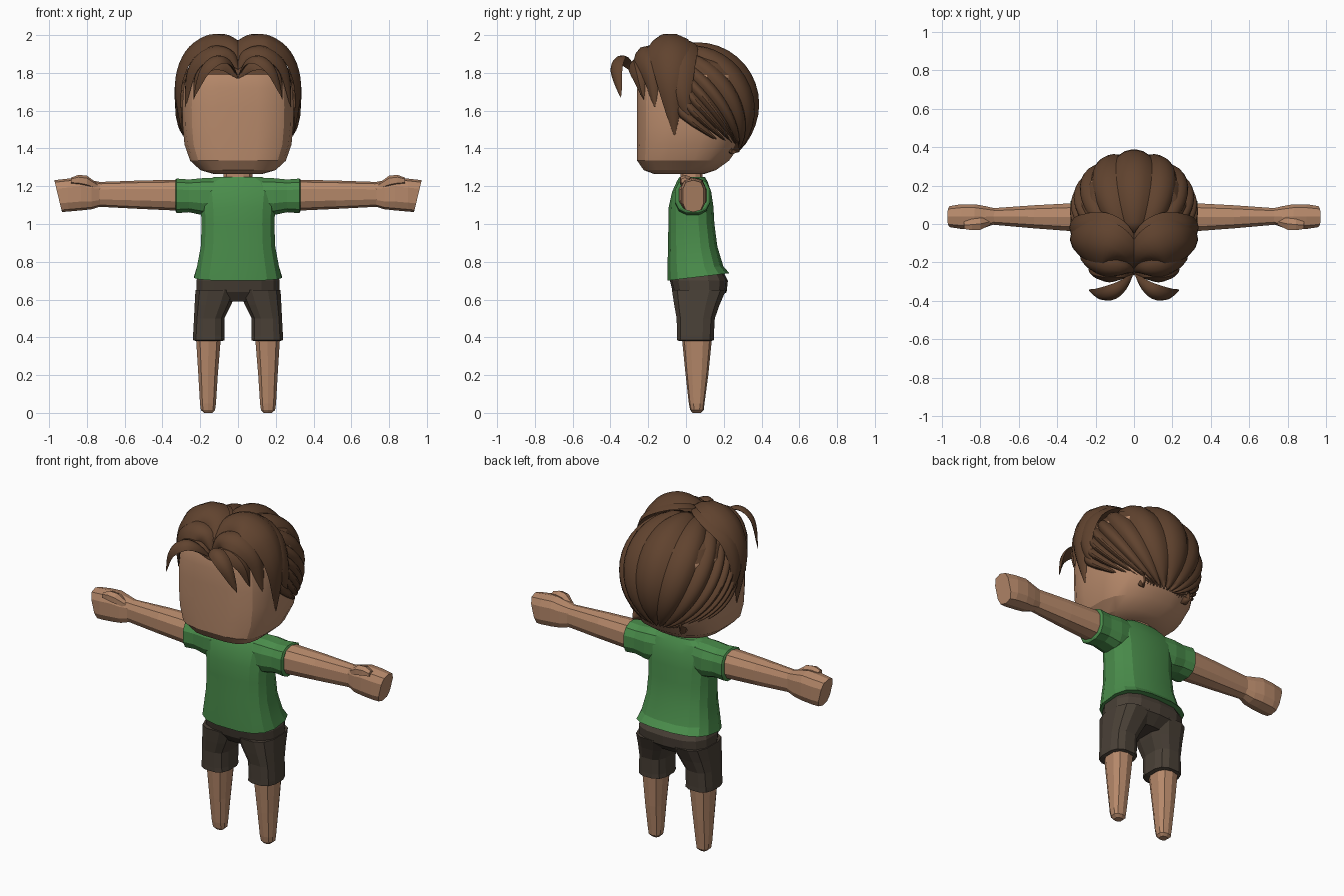
import bpy, bmesh, math
from mathutils import Vector

if "Cube" in bpy.data.objects:
    bpy.data.objects.remove(bpy.data.objects["Cube"])


def material(name, rgb):
    m = bpy.data.materials.new(name)
    m.diffuse_color = (*rgb, 1)
    m.use_nodes = True
    m.node_tree.nodes["Principled BSDF"].inputs["Base Color"].default_value = m.diffuse_color
    return m


SKIN = material("skin", (0.47, 0.25, 0.145))
GREEN = material("shirt green", (0.068, 0.265, 0.07))
BROWN = material("shorts brown", (0.068, 0.052, 0.038))
HAIR = material("hair brown", (0.118, 0.056, 0.028))


def finish(name, bm, mats, angle=None):
    bmesh.ops.recalc_face_normals(bm, faces=bm.faces)
    me = bpy.data.meshes.new(name)
    bm.to_mesh(me)
    bm.free()
    for m in mats:
        me.materials.append(m)
    ob = bpy.data.objects.new(name, me)
    bpy.context.collection.objects.link(ob)
    if angle:
        bpy.ops.object.select_all(action='DESELECT')
        ob.select_set(True)
        bpy.context.view_layer.objects.active = ob
        bpy.ops.object.shade_smooth_by_angle(angle=math.radians(angle))
    return ob


def skin_rings(bm, rings):
    """Bridge a list of point rings and cap both ends."""
    vs = [[bm.verts.new(p) for p in r] for r in rings]
    n = len(vs[0])
    for a, b in zip(vs, vs[1:]):
        for i in range(n):
            j = (i + 1) % n
            bm.faces.new((a[i], a[j], b[j], b[i]))
    bm.faces.new(vs[0])
    bm.faces.new(vs[-1])


def oval(u0, u1, v0, v1, n, p_low, p_high):
    """Squared-off oval filling a rectangle; separate squareness for low and high v."""
    pts = []
    for i in range(n):
        a = 2 * math.pi * (i + 0.5) / n
        c, s = math.cos(a), math.sin(a)
        e = 2 / (p_low if s < 0 else p_high)
        pts.append(((u0 + u1) / 2 + (u1 - u0) / 2 * math.copysign(abs(c) ** e, c),
                    (v0 + v1) / 2 + (v1 - v0) / 2 * math.copysign(abs(s) ** e, s)))
    return pts


def loft_z(name, rows, mats, n=12, p=(2.6, 2.6), tilt=0, angle=None):
    """rows: z, x0, x1, y0, y1; tilt raises the first ring towards the back."""
    bm = bmesh.new()
    skin_rings(bm, [[Vector((x, y, z + (tilt * (y - y0) if k == 0 else 0)))
                     for x, y in oval(x0, x1, y0, y1, n, *p)]
                    for k, (z, x0, x1, y0, y1) in enumerate(rows)])
    return finish(name, bm, mats, angle)


def loft_x(name, rows, mats, side, n=10, p=(2.6, 2.6), lean=0, angle=None):
    """rows: x, y0, y1, z0, z1; lean pushes the top of the last ring outwards."""
    bm = bmesh.new()
    last = len(rows) - 1
    skin_rings(bm, [[Vector((side * (x + (lean * (z - z0) if k == last else 0)), y, z))
                     for y, z in oval(y0, y1, z0, z1, n, *p)]
                    for k, (x, y0, y1, z0, z1) in enumerate(rows)])
    return finish(name, bm, mats, angle)


# Head: flat-fronted block, crown under the fringe coloured as hair
head_rows = [(1.265, .13, -.17, .10), (1.285, .20, -.225, .16), (1.335, .255, -.26, .23),
             (1.42, .285, -.262, .29), (1.52, .295, -.262, .32), (1.62, .297, -.262, .32),
             (1.72, .29, -.26, .32), (1.79, .275, -.25, .31), (1.85, .24, -.225, .27),
             (1.90, .16, -.17, .20), (1.925, .07, -.08, .12)]
head = loft_z("head", [(z, -w, w, a, b) for z, w, a, b in head_rows], [SKIN, HAIR],
              n=20, p=(3.6, 2.4), angle=22)
for f in head.data.polygons:
    f.material_index = int(f.center.z > 1.79)

# Neck and shirt body
loft_z("neck", [(1.19, -.13, .13, -.04, .11), (1.235, -.105, .105, -.035, .10),
                (1.25, -.08, .08, -.03, .09), (1.32, -.075, .075, -.03, .09)], [SKIN])
shirt_rows = [(.70, .235, -.10, .232), (.775, .22, -.10, .20), (.88, .20, -.097, .168),
              (1.0, .195, -.095, .152), (1.09, .20, -.093, .147), (1.17, .21, -.075, .135),
              (1.225, .18, -.05, .115), (1.25, .125, -.035, .10)]
loft_z("shirt_body", [(z, -w, w, a, b) for z, w, a, b in shirt_rows], [GREEN],
       n=16, p=(2.8, 2.8), tilt=.12, angle=15)

# Hips of the shorts, with a fuller seat
loft_z("shorts_hips", [(.59, -.20, .20, -.03, .16), (.64, -.225, .225, -.07, .215),
                       (.70, -.225, .225, -.085, .222), (.76, -.20, .20, -.08, .19)],
       [BROWN], n=14, p=(2.8, 2.8))

for side, tag in ((1, "right"), (-1, "left")):
    def mx(rows):
        return [(z, min(side * a, side * b), max(side * a, side * b), c, d)
                for z, a, b, c, d in rows]

    # Shorts leg and bare leg
    loft_z("shorts_leg_" + tag, mx([(.38, .085, .225, -.035, .135), (.385, .068, .24, -.05, .15),
                                    (.41, .07, .24, -.05, .15), (.50, .07, .235, -.052, .155),
                                    (.57, .035, .232, -.065, .18), (.65, .0, .228, -.078, .215)]),
           [BROWN], n=12, p=(2.8, 2.8))
    loft_z("leg_" + tag, mx([(0, .135, .18, .035, .08), (.015, .12, .198, .022, .094),
                             (.05, .115, .203, .015, .098), (.20, .105, .212, -.002, .118),
                             (.40, .088, .225, -.022, .138)]), [SKIN], n=10)

    # Sleeve with flared hem, then forearm
    loft_x("sleeve_" + tag, [(.08, -.06, .12, 1.05, 1.245), (.19, -.06, .13, 1.045, 1.245),
                             (.26, -.055, .125, 1.06, 1.238), (.325, -.06, .13, 1.055, 1.243),
                             (.33, -.05, .12, 1.065, 1.235)], [GREEN], side, n=12)
    loft_x("arm_" + tag, [(.30, -.042, .112, 1.07, 1.235), (.52, -.025, .1, 1.08, 1.23),
                          (.75, -.004, .083, 1.092, 1.222)], [SKIN], side, n=10)

    # Fist and thumb
    loft_x("hand_" + tag, [(.72, .0, .082, 1.095, 1.22), (.775, -.02, .095, 1.078, 1.232),
                           (.83, -.028, .105, 1.072, 1.245), (.90, -.028, .105, 1.066, 1.24),
                           (.932, -.018, .095, 1.063, 1.232)], [SKIN], side,
           n=10, p=(3, 3), lean=.24)
    loft_x("thumb_" + tag, [(.745, -.005, .03, 1.18, 1.215), (.80, -.034, .035, 1.195, 1.256),
                            (.845, -.036, .03, 1.205, 1.26), (.885, -.028, .015, 1.212, 1.245)],
           [SKIN], side, n=6, p=(2.4, 2.4))

# Back hair: ridged strands sweeping from the crown arc down to the nape
STRANDS, SUB, ROWS = 15, 5, 16
centre = Vector((0, .05, 1.625))
bm = bmesh.new()
for k in range(STRANDS):
    grid = []
    for j in range(SUB + 1):
        u = j / SUB
        s = 2 * (k + u) / STRANDS - 1
        a = math.radians(100) * s
        start = Vector((math.sin(a), -.3, math.cos(a))).normalized()
        end = Vector((.5 * s, .70, -.74)).normalized()
        bump = math.sin(math.pi * u) ** .7
        row = []
        for i in range(ROWS + 1):
            t = i / ROWS * (.96 + .04 * bump)
            d = start.slerp(end, t)
            r = 1.0 + (.075 * bump - .02) * (.5 + .5 * math.sin(math.pi * min(1, t * 1.2)))
            row.append(bm.verts.new(centre + r * Vector((d.x * .318, d.y * .325, d.z * .325))))
        grid.append(row)
    for p, q in zip(grid, grid[1:]):
        for i in range(ROWS):
            bm.faces.new((p[i], p[i + 1], q[i + 1], q[i]))
bmesh.ops.remove_doubles(bm, verts=bm.verts, dist=.0005)
cap = finish("back_hair", bm, [HAIR], 32)
solid = cap.modifiers.new("thickness", 'SOLIDIFY')
solid.thickness = .04
solid.offset = -1


def smooth_path(pts, steps):
    """Catmull-Rom samples through control points given as tuples."""
    v = [Vector(p) for p in pts]
    v = [2 * v[0] - v[1]] + v + [2 * v[-1] - v[-2]]
    out = []
    for i in range(1, len(v) - 2):
        a, b, c, d = v[i - 1:i + 3]
        for k in range(steps):
            t = k / steps
            out.append(.5 * (2 * b + (c - a) * t + (2 * a - 5 * b + 4 * c - d) * t * t
                             + (3 * b - a - 3 * c + d) * t ** 3))
    return out + [v[-2]]


def lock(name, pts, width, thick, hub, peak=.45):
    """Leaf-shaped tuft along a path, its broad face turned away from the hub."""
    path = smooth_path(pts, 5)
    n = len(path)
    rings = []
    for i, p in enumerate(path):
        t = i / (n - 1)
        w = t / peak if t < peak else (1 - t) / (1 - peak)
        w = max(.03, math.sin(w * math.pi / 2) ** .8)
        tan = (path[min(i + 1, n - 1)] - path[max(i - 1, 0)]).normalized()
        out = p - Vector(hub)
        out = (out - tan * out.dot(tan)).normalized()
        wide = tan.cross(out)
        section = [(-1, -.3), (-.6, .55), (0, 1), (.6, .55), (1, -.3), (0, -.5)]
        rings.append([p + wide * width * w * a + out * thick * w * b for a, b in section])
    bm = bmesh.new()
    skin_rings(bm, rings)
    finish(name, bm, [HAIR], 40)


# Fringe: mirrored tufts parted in the middle
tufts = [
    ("side_sweep", [(0, -.23, 1.87), (.05, -.15, 1.95), (.14, -.10, 1.965), (.25, -.085, 1.89),
                    (.31, -.08, 1.73), (.295, -.06, 1.47)], .115, .04, (0, -.05, 1.6), .45),
    ("crown_sweep", [(0, -.20, 1.88), (.06, -.08, 1.95), (.16, -.03, 1.935), (.27, -.03, 1.85),
                     (.32, -.02, 1.70), (.31, .02, 1.55)], .09, .03, (0, 0, 1.6), .4),
    ("temple_tuft", [(0, -.25, 1.82), (.06, -.235, 1.90), (.16, -.215, 1.90), (.245, -.19, 1.81),
                     (.28, -.165, 1.62)], .07, .03, (0, -.05, 1.6), .5),
    ("brow_tuft", [(0, -.265, 1.77), (.06, -.265, 1.835), (.14, -.265, 1.845),
                   (.21, -.25, 1.78), (.235, -.225, 1.66)], .05, .025, (0, -.1, 1.6), .5),
    ("front_curl", [(0, -.25, 1.78), (.05, -.315, 1.855), (.11, -.355, 1.87), (.18, -.37, 1.81),
                    (.235, -.345, 1.67)], .045, .02, (.06, -.2, 1.62), .6),
]
for side, tag in ((1, "right"), (-1, "left")):
    for name, pts, w, th, hub, peak in tufts:
        lock(name + "_" + tag, [(side * x, y, z) for x, y, z in pts], w, th,
             (side * hub[0], hub[1], hub[2]), peak)
